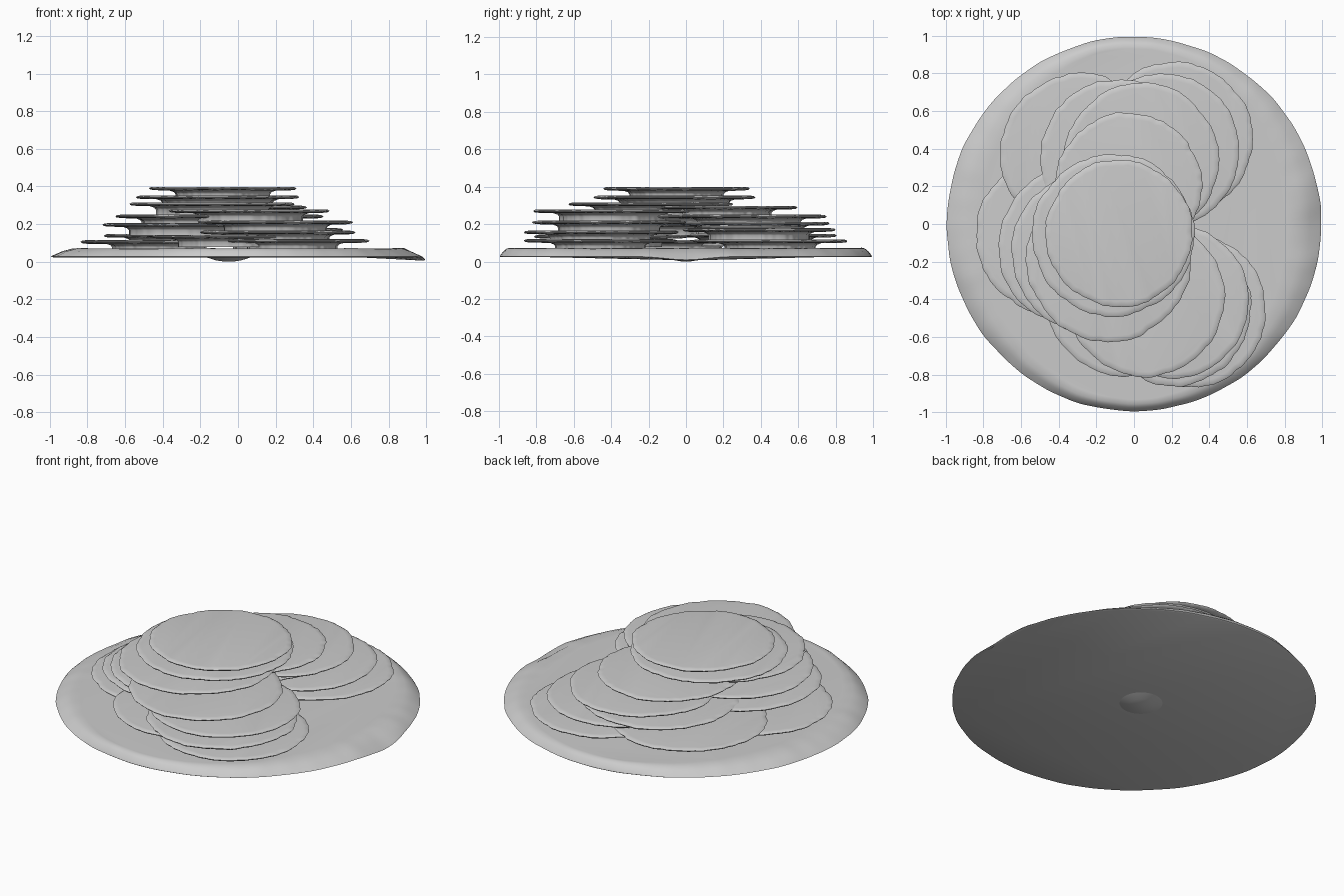
import bpy, bmesh, math, random

if "Cube" in bpy.data.objects:
    bpy.data.objects.remove(bpy.data.objects["Cube"])

random.seed(4)
SEG = 192


def lathe(name, rings, radius_fn, height_fn, center=(0, 0)):
    """Closed lathed solid; rings run from the top to the bottom."""
    bm = bmesh.new()
    loops = []
    for i in range(len(rings)):
        loop = []
        for s in range(SEG):
            a = 2 * math.pi * s / SEG
            r = radius_fn(i, a)
            x, y = center[0] + r * math.cos(a), center[1] + r * math.sin(a)
            loop.append(bm.verts.new((x, y, height_fn(i, a))))
        loops.append(loop)
    for upper, lower in zip(loops, loops[1:]):
        for s in range(SEG):
            t = (s + 1) % SEG
            bm.faces.new((upper[s], lower[s], lower[t], upper[t]))
    bm.faces.new(loops[0])
    bm.faces.new(loops[-1][::-1])
    bmesh.ops.recalc_face_normals(bm, faces=bm.faces[:])
    mesh = bpy.data.meshes.new(name)
    bm.to_mesh(mesh)
    bm.free()
    obj = bpy.data.objects.new(name, mesh)
    bpy.context.collection.objects.link(obj)
    bpy.context.view_layer.objects.active = obj
    obj.select_set(True)
    bpy.ops.object.shade_smooth_by_angle(angle=math.radians(60))
    obj.select_set(False)
    return obj


def waves(amount):
    """Random smooth wobble around the circle."""
    parts = [(n, random.uniform(0, 6.28), random.uniform(0.3, 1) / (n ** 0.4))
             for n in (4, 7, 12, 19, 29, 41)]
    return lambda a: amount * sum(k * math.sin(n * a + p) for n, p, k in parts)


# Base disc: sloped edge, wider at the left and right, drooping at the right
plate_rings = [(1.8, 0.071), (1.1, 0.070), (0.6, 0.056), (0.1, 0.034), (0.0, 0.027), (0.15, 0.023)]
plate_wave, plate_lumps = waves(0.004), waves(0.003)


def plate_radius(i, a):
    slope = 0.035 + 0.065 * math.cos(a) ** 2
    return 0.994 + plate_wave(a) - plate_rings[i][0] * slope


def plate_height(i, a):
    d = (a + math.pi) % (2 * math.pi) - math.pi
    droop = 0.018 * math.exp(-(d / 0.15) ** 2) if i >= 2 else 0
    lumps = plate_lumps(a) if i in (1, 2, 3) else 0
    return plate_rings[i][1] - droop + lumps


lathe("plate", plate_rings, plate_radius, plate_height)

# Small bump below the plate that it stands on
lathe("plate_foot", [0, 1, 2], lambda i, a: (0.12, 0.07, 0.02)[i],
      lambda i, a: (0.024, 0.008, 0.0)[i], (-0.05, 0))


# Slices: thin round rim on a narrower neck
def slice_disc(name, x, y, r, top):
    neck = 0.17 if top < 0.125 else 0.14
    rings = [(0.03, 0), (0.010, 0.002), (0, 0.008), (0.006, 0.015), (0.03, 0.018),
             (neck - 0.03, 0.020), (neck - 0.008, 0.028), (neck, 0.038), (neck, 0.065)]
    w, h = waves(0.007), waves(0.0015)

    def radius(i, a):
        return r + w(a) - rings[i][0]

    def height(i, a):
        return top - rings[i][1] + (h(a) if 0 < i < 5 else 0)

    lathe(name, rings, radius, height, (x, y))


slices = [
    # front fan
    (0.29, -0.46, 0.41, 0.120), (-0.05, -0.40, 0.41, 0.142),
    (0.21, -0.45, 0.41, 0.165), (0.20, -0.41, 0.41, 0.218),
    (0.06, -0.39, 0.42, 0.278),
    # left fan
    (-0.42, -0.06, 0.42, 0.115), (-0.29, -0.12, 0.43, 0.205),
    (-0.22, -0.15, 0.43, 0.250),
    # back fan
    (0.22, 0.45, 0.41, 0.118), (-0.28, 0.37, 0.43, 0.148),
    (0.15, 0.39, 0.41, 0.178), (-0.07, 0.34, 0.43, 0.212),
    (0.04, 0.34, 0.41, 0.250), (-0.03, 0.20, 0.39, 0.298),
    # top of the pile
    (-0.135, -0.19, 0.435, 0.315), (-0.11, -0.06, 0.43, 0.352),
    (-0.08, -0.05, 0.39, 0.398),
]
for n, args in enumerate(slices):
    slice_disc(f"slice_{n + 1:02d}", *args)
